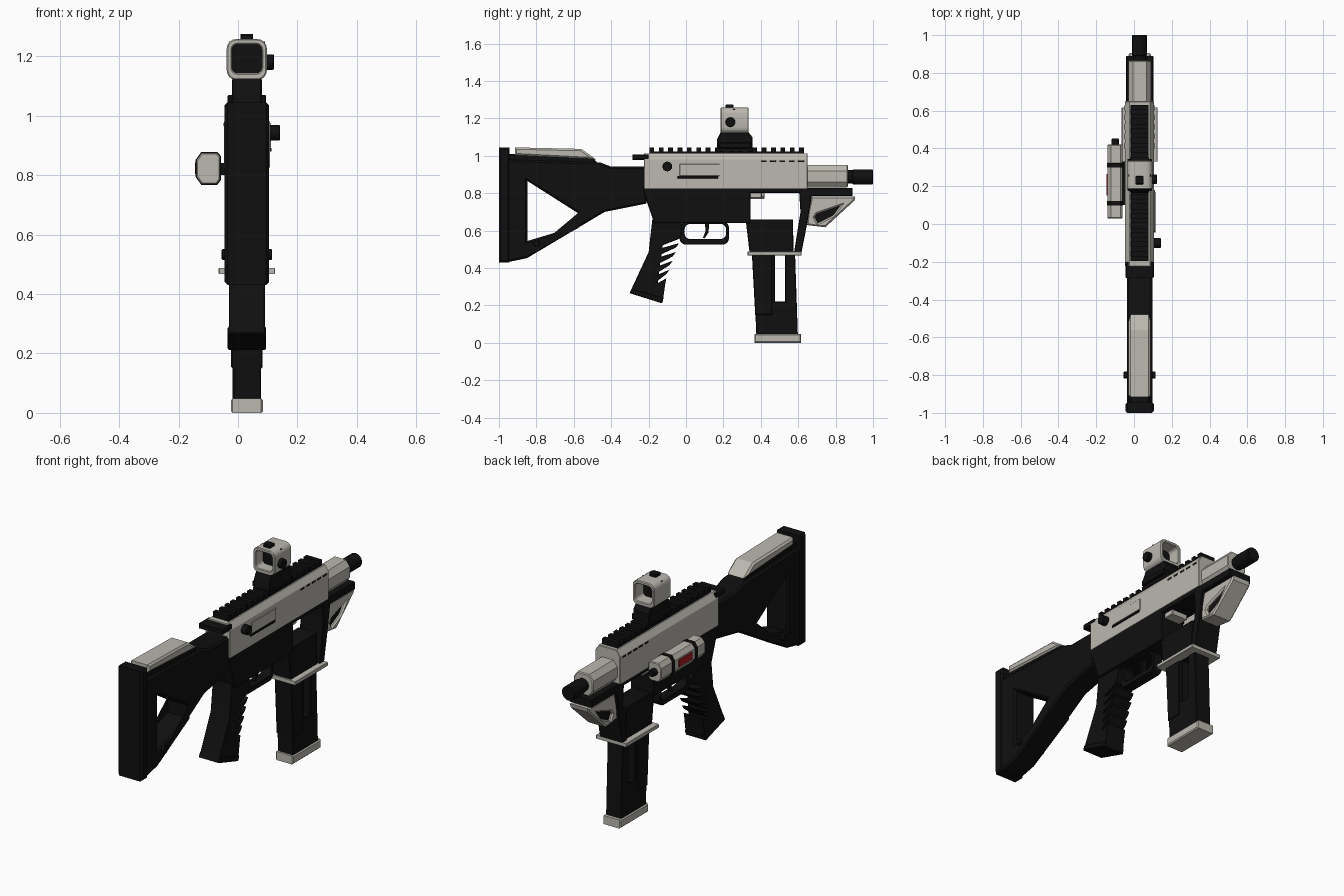
import bpy
import math
from mathutils import Matrix

cube = bpy.data.objects.get("Cube")
if cube:
    bpy.data.objects.remove(cube)

CENTRE = .03          # the long axis of the body sits slightly to the left
parts = []


def material(name, colour):
    mat = bpy.data.materials.new(name)
    mat.use_nodes = True
    mat.diffuse_color = (*colour, 1)
    shader = next(n for n in mat.node_tree.nodes if n.type == 'BSDF_PRINCIPLED')
    shader.inputs["Base Color"].default_value = (*colour, 1)
    shader.inputs["Roughness"].default_value = .6
    return mat


black = material("matte black", (.005, .005, .005))
stone = material("pale stone grey", (.5, .48, .43))
red = material("signal red", (.4, .01, .015))

# Local outline axes to world: side outlines are (y, z), end outlines are (x, z)
SIDE = Matrix(((0, 0, 1), (1, 0, 0), (0, 1, 0))).to_4x4()
END = Matrix(((1, 0, 0), (0, 0, -1), (0, 1, 0))).to_4x4()


def prism(name, mat, loops, low, high, bevel=.008, frame=SIDE):
    """Extrude an outline (further loops are holes) between two depths."""
    curve = bpy.data.curves.new(name, 'CURVE')
    curve.dimensions = '2D'
    curve.fill_mode = 'BOTH'
    for loop in loops:
        spline = curve.splines.new('POLY')
        spline.points.add(len(loop) - 1)
        for point, (a, b) in zip(spline.points, loop):
            point.co = (a, b, 0, 1)
        spline.use_cyclic_u = True
    curve.extrude = (high - low) / 2 - bevel
    curve.bevel_depth = bevel
    curve.bevel_resolution = 0
    curve.offset = -bevel
    helper = bpy.data.objects.new(name + " outline", curve)
    bpy.context.collection.objects.link(helper)
    graph = bpy.context.evaluated_depsgraph_get()
    mesh = bpy.data.meshes.new_from_object(helper.evaluated_get(graph))
    bpy.data.objects.remove(helper)
    middle = (low + high) / 2
    shift = (middle, 0, 0) if frame is SIDE else (0, middle, 0)
    mesh.transform(Matrix.Translation(shift) @ frame)
    mesh.materials.clear()
    mesh.materials.append(mat)
    obj = bpy.data.objects.new(name, mesh)
    bpy.context.collection.objects.link(obj)
    parts.append(obj)
    return obj


def slab(name, mat, loops, half, bevel=.008):
    """Side outline extruded evenly about the centre plane."""
    return prism(name, mat, loops, CENTRE - half, CENTRE + half, bevel)


def rect(a, b, c, d):
    return [(a, c), (b, c), (b, d), (a, d)]


def rounded(a, b, c, d, r, steps=4):
    corners = ((b - r, d - r), (a + r, d - r), (a + r, c + r), (b - r, c + r))
    return [(u + r * math.cos(t), v + r * math.sin(t))
            for k, (u, v) in enumerate(corners)
            for t in [(k + i / steps) * math.pi / 2 for i in range(steps + 1)]]


def circle(a, b, r, sides=16):
    return [(a + r * math.cos(math.tau * i / sides),
             b + r * math.sin(math.tau * i / sides)) for i in range(sides)]


def mirrored(half_profile):
    """Complete an end outline given as (distance from centre, z)."""
    right = [(CENTRE + w, z) for w, z in half_profile]
    left = [(CENTRE - w, z) for w, z in reversed(half_profile)]
    return right + left


# Upper receiver with chamfered top, and the barrel
upper = mirrored([(.077, .825), (.077, .98), (.055, 1.013)])
prism("upper_receiver", stone, [upper], -.225, .65, .003, END)
shroud = mirrored([(.035, .83), (.06, .86), (.06, .92), (.035, .952)])
prism("barrel_shroud", stone, [shroud], .64, .865, .005, END)
prism("barrel", black, [circle(CENTRE, .888, .035)], .85, .9, .002, END)
prism("muzzle", black, [circle(CENTRE, .888, .04)], .89, 1, .004, END)

# Toothed top rail
rail = [(-.195, 1.005)]
pitch = .05
for i in range(17):
    y = -.195 + i * pitch
    rail += [(y, 1.045), (y + pitch / 2, 1.045), (y + pitch / 2, 1.022), (y + pitch, 1.022)]
rail = rail[:-2] + [(.63, 1.005)]
slab("top_rail", black, [rail], .048, .001)
slab("charging_handle", black, [rect(-.285, -.2, .978, 1.006)], .075, .004)

# Lower frame: receiver, handguard and the strut in front of the magazine
lower = [(-.225, .83), (-.225, .8), (-.17, .64), (.345, .64), (.345, .802), (.605, .802),
         (.612, .7), (.578, .485), (.618, .485), (.65, .65), (.672, .785),
         (.89, .785), (.89, .828)]
slab("lower_frame", black, [lower], .072, .004)
slab("magazine_catch", stone, [rect(.34, .405, .775, .81)], .05, .003)

# Magazine well, collar and magazine
slab("magazine_well", black, [[(.32, .65), (.345, .66), (.572, .66), (.575, .48), (.34, .48)]],
     .06, .004)
slab("magazine_collar", stone, [rect(.33, .618, .467, .488)], .095, .003)
slab("magazine", black, [[(.358, .48), (.583, .48), (.598, .04), (.376, .04)],
                         rect(.475, .53, .22, .466)], .048, .004)
slab("magazine_rib", black, [[(.352, .48), (.46, .48), (.46, .15), (.37, .15)]], .053, .004)
slab("magazine_base", stone, [rect(.365, .615, 0, .048)], .054, .006)

# Pistol grip with slanted finger slots
grip = [(-.18, .66), (-.2, .485), (-.3, .27), (-.125, .215), (-.11, .32)]
for i in range(5):
    y = -.105 + .017 * i
    z = .355 + .047 * i
    depth = .045 + .011 * i
    grip += [(y, z - .01), (y - depth, z - .035), (y - depth, z - .022), (y, z + .013)]
grip += [(-.02, .6), (-.03, .66)]
slab("pistol_grip", black, [grip], .06, .002)
slab("grip_cap", black, [[(-.29, .29), (-.3, .265), (-.13, .212), (-.12, .24)]], .065, .004)

# Trigger and its guard
slab("trigger_guard", black, [rounded(-.035, .23, .525, .65, .035),
                              rounded(-.008, .215, .555, .636, .03)], .03, .003)
slab("trigger", black, [[(.1, .65), (.125, .65), (.12, .59), (.1, .56), (.09, .56), (.105, .6)]],
     .014, .002)

# Shoulder stock with its open triangle, butt pad, cheek rest and pins
stock = [(-.96, .98), (-.46, .965), (-.4, .942), (-.21, .942), (-.21, .745), (-.435, .7),
         (-.85, .453), (-.96, .43)]
opening = [(-.847, .865), (-.58, .695), (-.58, .625), (-.847, .545)]
slab("stock", black, [stock, opening], .068, .01)
slab("butt_pad", black, [rect(-1, -.943, .43, 1.045)], .075, .01)
slab("stock_top", black, [[(-.95, 1.01), (-.5, .99), (-.46, .95), (-.95, .95)]], .05, .006)
slab("cheek_rest", stone, [[(-.915, 1.045), (-.56, 1.037), (-.48, .98), (-.915, 1.003)]], .058, .01)
slab("stock_pin", black, [circle(-.8, .533, .018)], .085, .003)

# Fore grip with a dark triangular recess on each side
wedge = [(.67, .783), (.905, .783), (.9, .76), (.745, .618), (.645, .63), (.652, .7)]
recess = [(.688, .672), (.7, .69), (.825, .733), (.785, .68), (.705, .64)]
slab("fore_grip", stone, [wedge, recess], .06, .008)
slab("fore_grip_core", black, [[(y, z) for y, z in wedge[:1] + recess[1:] + recess[:1]][1:]],
     .045, .001)

# Sight: mount, square hood, lens and knobs
slab("sight_mount", black, [[(.165, 1.02), (.165, 1.085), (.185, 1.125), (.335, 1.125),
                             (.355, 1.1), (.355, 1.02)]], .05, .004)
slab("sight_clamp", black, [rect(.175, .345, 1.04, 1.07)], .065, .004)
hood = [rounded(-.038, .097, 1.12, 1.258, .032), rounded(-.02, .08, 1.143, 1.24, .018)]
prism("sight_hood", stone, hood, .185, .335, .004, END)
prism("sight_lens", black, [rect(-.03, .09, 1.135, 1.25)], .25, .262, .001, END)
prism("sight_side_knob", black, [circle(.237, 1.18, .026)], .09, .121, .003)
prism("sight_top_knob", black, [rect(.008, .05, 1.25, 1.274)], .21, .255, .004, END)

# Right side: cocking knob, ejection port cover and its hinge
side = CENTRE + .077
prism("cocking_knob", black, [circle(-.1, .943, .026)], side - .01, .142, .003)
prism("port_cover", stone, [rect(-.035, .18, .892, .955)], side - .005, side + .004, .002)
prism("port_hinge", black, [rect(-.045, .17, .88, .892)], side - .005, side + .006, .001)

# Vent marks along both sides of the receiver
for s in (-1, 1):
    face = CENTRE + s * .077
    for i in range(5):
        y = .4 + i * pitch
        prism("vent_mark", black, [rect(y, y + .03, .966, .975)], face - .002, face + .002, .0005)

# Lamp box on the right-hand mount, with bands, tip and red button
lamp = [(-.06, .785), (-.06, .862), (-.072, .875), (-.122, .875), (-.14, .85),
        (-.14, .795), (-.122, .77), (-.072, .77)]
prism("lamp_box", stone, [lamp], .03, .42, .004, END)
prism("lamp_tip", black, [circle(-.1, .825, .02)], .41, .452, .003, END)
prism("lamp_bracket", black, [rect(.1, .33, .8, .84)], -.07, -.03, .003)
for y in (.11, .31):
    band = [(-.1 + (x + .1) * 1.06, .8225 + (z - .8225) * 1.06) for x, z in lamp]
    prism("lamp_band", black, [band], y - .012, y + .012, .001, END)
prism("lamp_button", red, [rect(.15, .265, .803, .842)], -.145, -.137, .001)

# Smooth round parts while keeping edges crisp
bpy.ops.object.select_all(action='DESELECT')
for obj in parts:
    obj.select_set(True)
bpy.context.view_layer.objects.active = parts[0]
bpy.ops.object.shade_smooth_by_angle(angle=math.radians(30))
